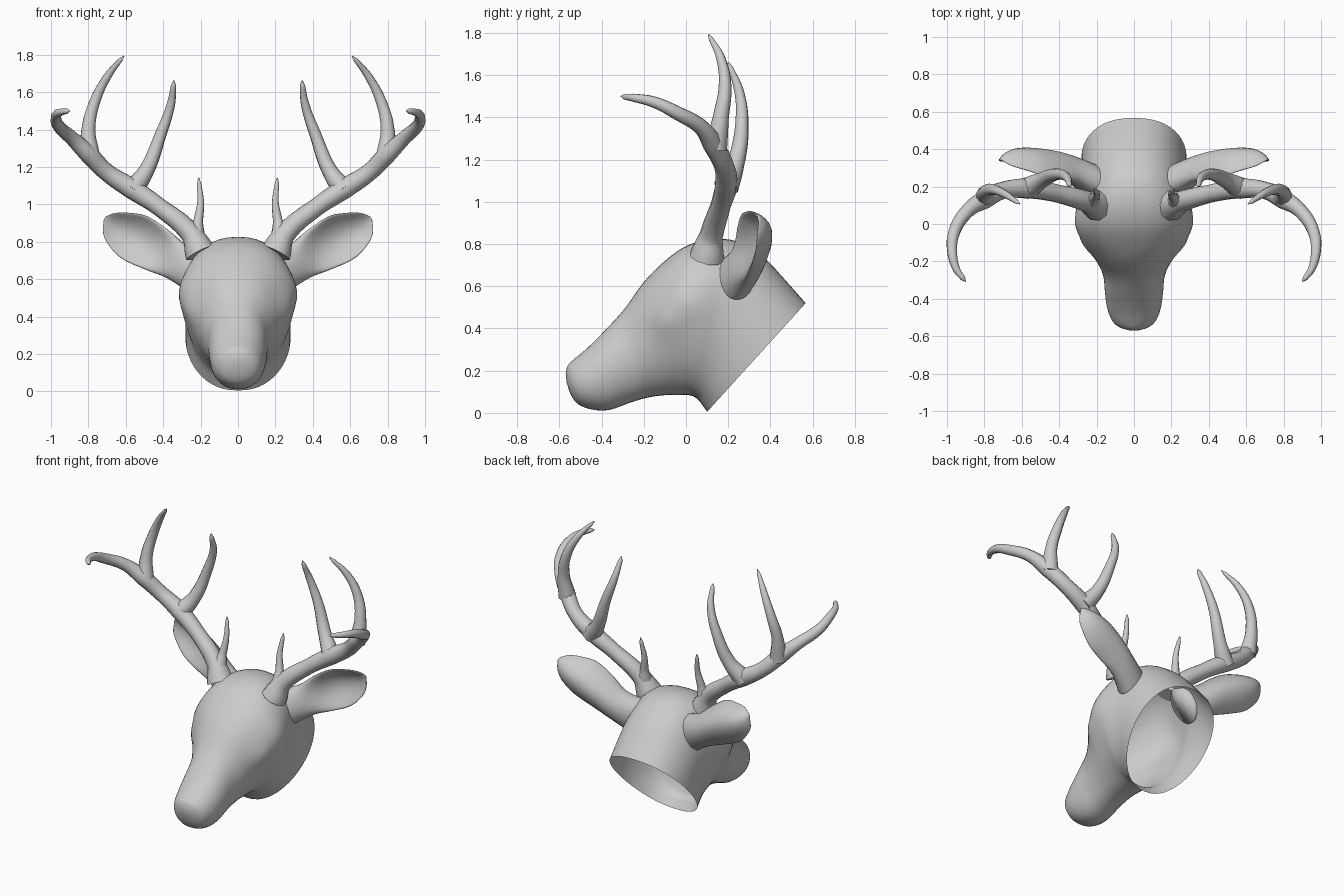
import bpy, bmesh, math
from mathutils import Vector

if "Cube" in bpy.data.objects:
    bpy.data.objects.remove(bpy.data.objects["Cube"])


def spline(keys, steps):
    """Catmull-Rom interpolation through tuples of any length."""
    out = []
    for i in range(len(keys) - 1):
        a, b = keys[max(i - 1, 0)], keys[i]
        c, d = keys[i + 1], keys[min(i + 2, len(keys) - 1)]
        for s in range(steps):
            t = s / steps
            out.append([0.5 * (2 * q + (r - p) * t + (2 * p - 5 * q + 4 * r - w) * t * t
                               + (3 * q - p - 3 * r + w) * t ** 3)
                        for p, q, r, w in zip(a, b, c, d)])
    return out + [list(keys[-1])]


def loft(name, rings, cap_end):
    """Skin a list of closed rings; the first ring is always capped."""
    bm = bmesh.new()
    loops = [[bm.verts.new(p) for p in ring] for ring in rings]
    n = len(loops[0])
    for a, b in zip(loops, loops[1:]):
        for i in range(n):
            j = (i + 1) % n
            bm.faces.new((a[i], a[j], b[j], b[i]))
    for loop in [loops[0]] + ([loops[-1]] if cap_end else []):
        bm.faces.new(loop)
    bmesh.ops.recalc_face_normals(bm, faces=bm.faces)
    for f in bm.faces:
        f.smooth = True
    mesh = bpy.data.meshes.new(name)
    bm.to_mesh(mesh)
    bm.free()
    ob = bpy.data.objects.new(name, mesh)
    bpy.context.collection.objects.link(ob)
    return ob


def bump(p, centre, radius, amount):
    """Push a point sideways near a spot mirrored on both sides."""
    d2 = (Vector((abs(p.x), p.y, p.z)) - Vector(centre)).length_squared
    p.x += math.copysign(amount * math.exp(-d2 / radius ** 2), p.x)


# Head and neck: top y, top z, bottom y, bottom z, half width, egg factor
HEAD = [
    (-.570, .185, -.566, .145, .025, 0), (-.560, .225, -.545, .085, .075, 0),
    (-.530, .255, -.510, .040, .115, 0), (-.470, .305, -.440, .015, .142, 0),
    (-.380, .395, -.360, .015, .155, 0), (-.290, .495, -.260, .050, .165, 0),
    (-.200, .620, -.170, .075, .205, .1), (-.100, .720, -.080, .085, .255, .18),
    (.000, .790, -.010, .085, .285, .18), (.120, .825, .030, .080, .295, .12),
    (.250, .810, .060, .060, .285, .08), (.370, .735, .075, .040, .280, .08),
    (.470, .630, .090, .020, .280, .08), (.567, .520, .100, .005, .280, .08)]
rings = []
for ty, tz, by, bz, w, egg in spline(HEAD, 4):
    ring = []
    for i in range(48):
        t = 2 * math.pi * i / 48
        c, s = math.cos(t), math.sin(t)
        x = math.copysign(abs(s) ** 0.88, s) * w * (1 + egg * c)
        p = Vector((x, (ty + by) / 2 + (ty - by) / 2 * c,
                    (tz + bz) / 2 + (tz - bz) / 2 * c))
        bump(p, (.28, -.01, .53), .11, .025)     # brow
        bump(p, (.23, -.10, .44), .07, -.022)    # eye socket
        ring.append(p)
    rings.append(ring)
loft("head", rings, False)

# Ears: centre x, y, z, half width, thickness, cupping
EAR = [
    (.20, .22, .63, .12, .09, 0), (.32, .285, .695, .105, .075, .02),
    (.42, .34, .765, .125, .05, .07), (.53, .375, .83, .135, .032, .09),
    (.62, .38, .872, .105, .025, .07), (.68, .365, .902, .065, .018, .04),
    (.712, .345, .925, .012, .006, 0)]
axis = Vector((.82, .15, .5)).normalized()
up = Vector((-.5, -.2, .84))
up = (up - axis * up.dot(axis)).normalized()
back = up.cross(axis)
rings = []
for x, y, z, w, th, cup in spline(EAR, 4):
    ring = []
    for i in range(28):
        t = 2 * math.pi * i / 28
        c, s = math.cos(t), math.sin(t)
        ring.append(Vector((x, y, z)) + up * w * c + back * (th * s - cup * c * c))
    rings.append(ring)
ears = loft("ears", rings, True)
ears.modifiers.new("both_sides", 'MIRROR')

# Antlers: x, y, z, radius along each branch
ANTLER = {
    "main_beam": [
        (.20, .10, .74, .085), (.25, .12, .84, .056), (.42, .165, .985, .048),
        (.57, .19, 1.085, .055), (.70, .18, 1.17, .047), (.80, .13, 1.27, .05),
        (.89, .07, 1.355, .038), (.96, -.04, 1.42, .033), (.972, -.15, 1.472, .027),
        (.95, -.24, 1.492, .02), (.915, -.29, 1.498, .014), (.90, -.308, 1.5, .003)],
    "brow_tine": [
        (.225, .12, .83, .05), (.213, .14, .91, .026), (.200, .16, 1.01, .018),
        (.208, .18, 1.11, .012), (.211, .185, 1.142, .003)],
    "middle_tine": [
        (.57, .19, 1.07, .06), (.49, .235, 1.18, .042), (.415, .265, 1.37, .032),
        (.36, .25, 1.53, .023), (.345, .21, 1.635, .014), (.343, .2, 1.662, .003)],
    "rear_tine": [
        (.79, .14, 1.25, .055), (.80, .165, 1.40, .038), (.765, .185, 1.55, .03),
        (.70, .165, 1.68, .022), (.63, .12, 1.77, .012), (.61, .107, 1.793, .003)]}
for side, sx in (("right", 1), ("left", -1)):
    for part, pts in ANTLER.items():
        cu = bpy.data.curves.new(part + "_" + side, 'CURVE')
        cu.dimensions = '3D'
        cu.bevel_depth = 1
        cu.bevel_resolution = 3
        cu.resolution_u = 6
        cu.use_fill_caps = True
        sp = cu.splines.new('BEZIER')
        sp.bezier_points.add(len(pts) - 1)
        for bp, (x, y, z, r) in zip(sp.bezier_points, pts):
            bp.co = (sx * x, y, z)
            bp.radius = r
            bp.handle_left_type = bp.handle_right_type = 'AUTO'
        bpy.context.collection.objects.link(bpy.data.objects.new(cu.name, cu))
